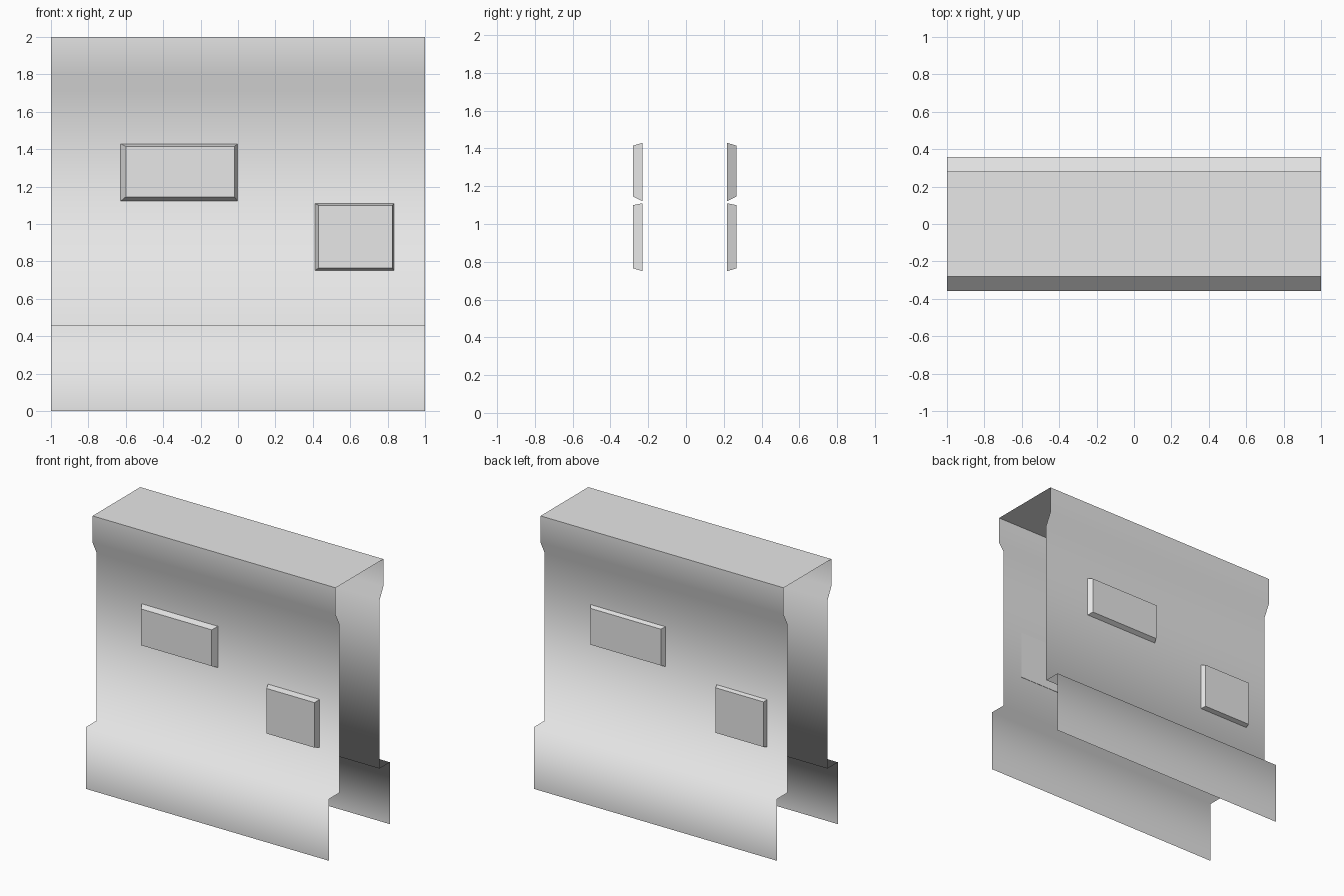
import bpy
import bmesh

cube = bpy.data.objects.get("Cube")
if cube:
    bpy.data.objects.remove(cube, do_unlink=True)

grey = bpy.data.materials.new("light_grey")
grey.use_nodes = True
COLOUR = (0.8, 0.8, 0.8, 1)
grey.diffuse_color = COLOUR
grey.node_tree.nodes["Principled BSDF"].inputs["Base Color"].default_value = COLOUR


def add_object(name, bm):
    mesh = bpy.data.meshes.new(name)
    bm.to_mesh(mesh)
    bm.free()
    mesh.materials.append(grey)
    obj = bpy.data.objects.new(name, mesh)
    bpy.context.collection.objects.link(obj)
    return obj


# Wall shell: half profile (y, z) mirrored, swept along x as an open sheet
half = [(0.357, 0), (0.357, 0.46), (0.234, 0.46), (0.234, 1.71), (0.28, 1.8), (0.28, 2)]
profile = [(-y, z) for y, z in half] + half[::-1]
bm = bmesh.new()
rows = [[bm.verts.new((x, y, z)) for x in (-1, 1)] for y, z in profile]
for (a, b), (c, d) in zip(rows, rows[1:]):
    bm.faces.new((a, b, d, c)).smooth = True
# Crisp corners along the flat top
for edge in bm.edges:
    if all(v.co.z > 1.99 for v in edge.verts):
        edge.smooth = False
add_object("wall_shell", bm)


# Raised panels: chamfered slabs, base rectangle and smaller outer face
def panel(name, base, outer, side, y_base):
    bm = bmesh.new()
    loops = []
    for (x0, x1, z0, z1), y in ((base, y_base), (outer, y_base + 0.05)):
        corners = ((x0, z0), (x1, z0), (x1, z1), (x0, z1))
        loops.append([bm.verts.new((side * x, side * y, z)) for x, z in corners])
    for loop in loops:
        bm.faces.new(loop)
    for i in range(4):
        j = (i + 1) % 4
        bm.faces.new((loops[0][i], loops[0][j], loops[1][j], loops[1][i]))
    bmesh.ops.recalc_face_normals(bm, faces=bm.faces)
    add_object(name, bm)


# The back carries the same panels turned half a circle
for place, side, y_base in (("front", -1, 0.23), ("back", 1, 0.217)):
    panel(place + "_wide_panel", (0, 0.63, 1.12, 1.43), (0.02, 0.6, 1.145, 1.415), side, y_base)
    panel(place + "_square_panel", (-0.835, -0.41, 0.75, 1.11), (-0.825, -0.43, 0.765, 1.1), side, y_base)
